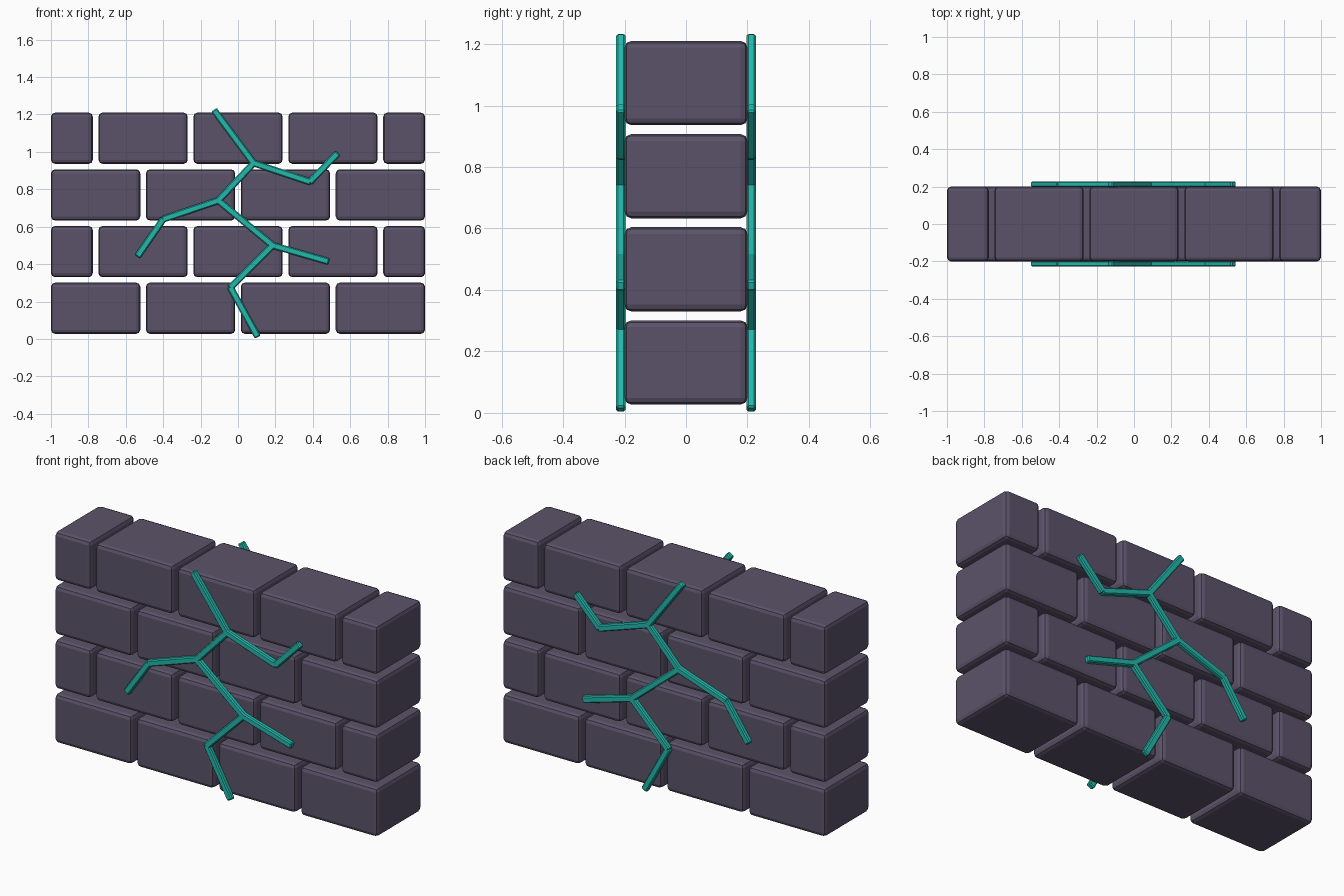
import bpy, math
from mathutils import Vector

if "Cube" in bpy.data.objects:
    bpy.data.objects.remove(bpy.data.objects["Cube"])


def material(name, color):
    m = bpy.data.materials.new(name)
    m.diffuse_color = (*color, 1)
    m.use_nodes = True
    m.node_tree.nodes["Principled BSDF"].inputs["Base Color"].default_value = m.diffuse_color
    return m


STONE = material("purple grey stone", (0.105, 0.086, 0.143))
TEAL = material("teal glow", (0.017, 0.48, 0.41))


def block(name, center, size, mat, bevel, segments=1, angle=0):
    """Bevelled box, tilted about the y axis."""
    bpy.ops.mesh.primitive_cube_add(size=1, location=center)
    ob = bpy.context.object
    ob.name = name
    ob.scale = size
    bpy.ops.object.transform_apply(location=False, rotation=False, scale=True)
    ob.rotation_euler.y = angle
    mod = ob.modifiers.new("rounded edges", "BEVEL")
    mod.width, mod.segments = bevel, segments
    ob.data.materials.append(mat)
    return ob


# Staggered courses of loose bricks with open joints
PITCH, GAP = 2.03 / 4, 0.03
ROW_H, ROW_PITCH = 0.274, 0.303
for row in range(4):
    if row % 2 == 0:
        edges = [-1.015 + i * PITCH for i in range(5)]
    else:
        edges = [-1.015] + [(i - 1.5) * PITCH for i in range(4)] + [1.015]
    z = 0.027 + ROW_H / 2 + row * ROW_PITCH
    for i, (a, b) in enumerate(zip(edges, edges[1:])):
        block(f"brick_{row}_{i}", ((a + b) / 2, 0, z),
              (b - a - GAP, 0.4, ROW_H), STONE, 0.022, 2)

# Branching cracks, mirrored on the front and back faces
CRACKS = {
    "trunk": [(-0.125, 1.22), (0.083, 0.94), (-0.105, 0.74),
              (0.185, 0.50), (-0.04, 0.275), (0.103, 0.015)],
    "upper_branch": [(0.083, 0.94), (0.385, 0.84), (0.53, 0.99)],
    "left_branch": [(-0.105, 0.74), (-0.40, 0.64), (-0.535, 0.445)],
    "lower_branch": [(0.185, 0.50), (0.48, 0.415)],
}
for side, y in (("front", -0.212), ("back", 0.212)):
    for name, pts in CRACKS.items():
        for i, (p, q) in enumerate(zip(pts, pts[1:])):
            p, q = Vector(p), Vector(q)
            d, mid = q - p, (p + q) / 2
            block(f"{side}_crack_{name}_{i}", (mid.x, y, mid.y),
                  (d.length + 0.012, 0.03, 0.036), TEAL, 0.006, 1,
                  -math.atan2(d.y, d.x))
